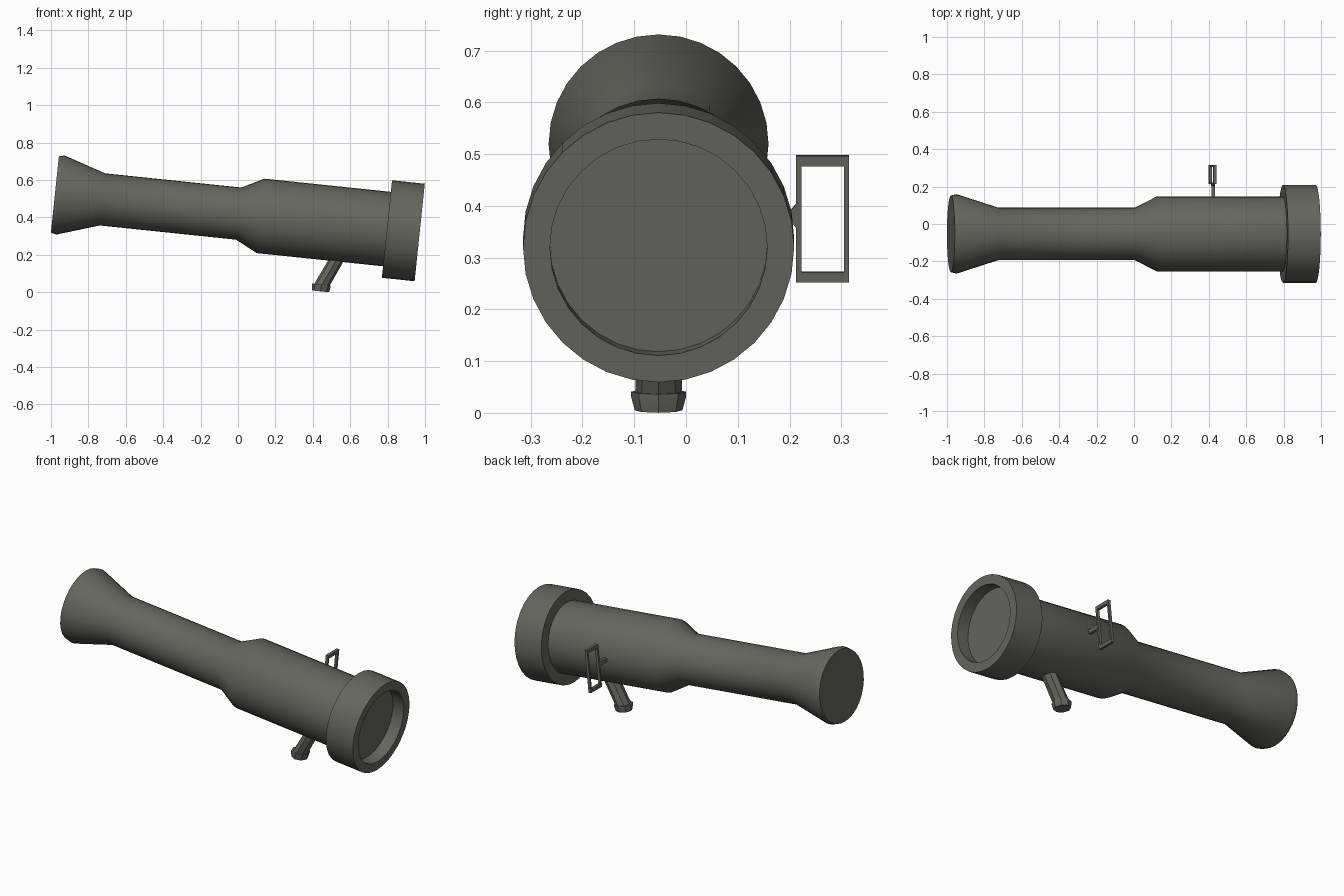
import bpy, bmesh, math
from mathutils import Vector

if "Cube" in bpy.data.objects:
    bpy.data.objects.remove(bpy.data.objects["Cube"])

TILT = math.radians(5.95)
AXIS = Vector((math.cos(TILT), 0, -math.sin(TILT)))   # rear -> muzzle
UP = Vector((math.sin(TILT), 0, math.cos(TILT)))
SIDE = Vector((0, 1, 0))
REAR = Vector((-0.979, -0.053, 0.523))

mat = bpy.data.materials.new("dark_olive_grey")
mat.diffuse_color = (0.13, 0.13, 0.115, 1)
mat.use_nodes = True
mat.node_tree.nodes["Principled BSDF"].inputs["Base Color"].default_value = mat.diffuse_color


def finish(name, bm, smooth=True):
    bmesh.ops.recalc_face_normals(bm, faces=bm.faces)
    me = bpy.data.meshes.new(name)
    bm.to_mesh(me)
    bm.free()
    me.materials.append(mat)
    ob = bpy.data.objects.new(name, me)
    bpy.context.collection.objects.link(ob)
    if smooth:
        bpy.ops.object.select_all(action='DESELECT')
        ob.select_set(True)
        bpy.context.view_layer.objects.active = ob
        bpy.ops.object.shade_smooth_by_angle(angle=math.radians(35))
    return ob


def loft(name, rings, smooth=True):
    """Join rings of points with quads and cap both ends."""
    bm = bmesh.new()
    loops = [[bm.verts.new(p) for p in r] for r in rings]
    n = len(loops[0])
    for a, b in zip(loops, loops[1:]):
        for i in range(n):
            j = (i + 1) % n
            bm.faces.new((a[i], a[j], b[j], b[i]))
    bm.faces.new(loops[0])
    bm.faces.new(loops[-1])
    return finish(name, bm, smooth)


def oval(c, u, v, ru, rv, n):
    return [c + u * (ru * math.cos(2 * math.pi * i / n)) + v * (rv * math.sin(2 * math.pi * i / n))
            for i in range(n)]


def lathe(name, profile):
    return loft(name, [oval(REAR + AXIS * t, UP, SIDE, r, r, 32) for t, r in profile])


# Main tube with flared rear bell and wider forward section
lathe("tube", [(0, 0.205), (0.03, 0.2125), (0.256, 0.14), (0.988, 0.14),
               (1.106, 0.2), (1.83, 0.2)])

# Muzzle collar with recessed front
lathe("muzzle_collar", [(1.785, 0.19), (1.785, 0.262), (1.961, 0.262),
                        (1.961, 0.21), (1.89, 0.21)])


# Slanted grip and its foot
def grip_ring(x, z, rl, rw):
    return oval(Vector((x, -0.053, z)), AXIS, SIDE, rl, rw, 8)


loft("grip", [grip_ring(0.556, 0.225, 0.04, 0.045), grip_ring(0.446, 0.035, 0.042, 0.045)])
loft("grip_foot", [grip_ring(0.446, 0.041, 0.05, 0.053), grip_ring(0.445, 0.031, 0.05, 0.053),
                   grip_ring(0.441, 0.005, 0.046, 0.046)])

# Side sight: open rectangular frame
SIGHT = Vector((0.42, 0.264, 0.375))


def rect(c, u, v, hu, hv):
    return [c + u * (a * hu) + v * (b * hv) for a, b in ((-1, -1), (1, -1), (1, 1), (-1, 1))]


bm = bmesh.new()
layers = []
for s in (-0.0085, 0.0085):
    c = SIGHT + AXIS * s
    layers.append([[bm.verts.new(p) for p in rect(c, SIDE, UP, hy, hz)]
                   for hy, hz in ((0.051, 0.123), (0.041, 0.103))])
(bo, bi), (fo, fi) = layers
for i in range(4):
    j = (i + 1) % 4
    for a, b in ((bo, bi), (fo, fi), (bo, fo), (bi, fi)):
        bm.faces.new((a[i], a[j], b[j], b[i]))
finish("sight_frame", bm, False)

# Sight arm, flaring where it meets the frame
loft("sight_arm", [rect(Vector((0.423, y, 0.381)), AXIS, UP, 0.0085, h)
                   for y, h in ((0.12, 0.011), (0.203, 0.011), (0.215, 0.026))], False)
